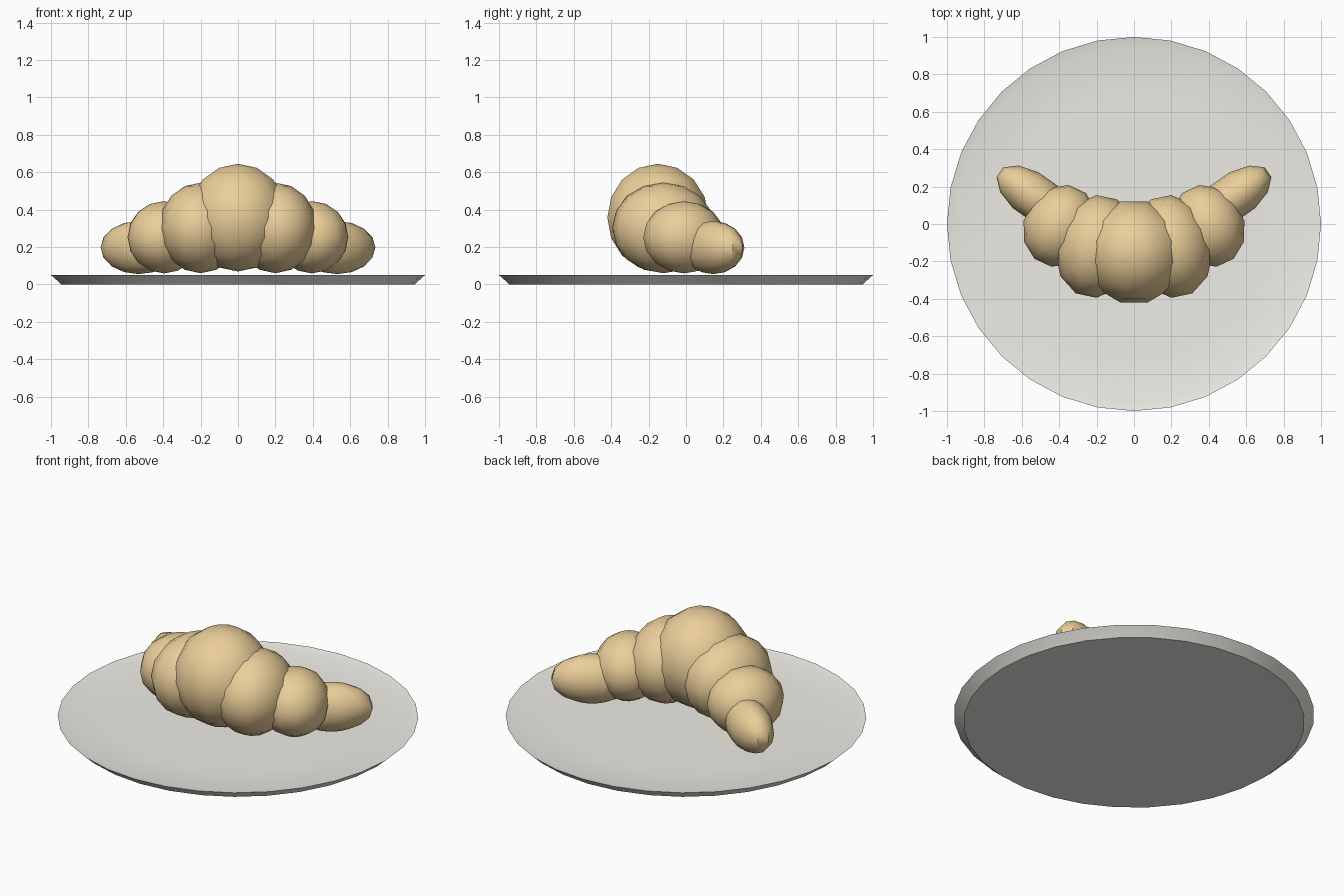
import bpy, bmesh, math
from mathutils import Matrix

if "Cube" in bpy.data.objects:
    bpy.data.objects.remove(bpy.data.objects["Cube"])


def material(name, rgb):
    m = bpy.data.materials.new(name)
    m.diffuse_color = (*rgb, 1)
    m.use_nodes = True
    m.node_tree.nodes["Principled BSDF"].inputs["Base Color"].default_value = m.diffuse_color
    return m


crust = material("golden_crust", (0.83, 0.62, 0.32))
china = material("warm_china", (0.86, 0.84, 0.79))


def add_object(name, bm, mat):
    mesh = bpy.data.meshes.new(name)
    bmesh.ops.recalc_face_normals(bm, faces=bm.faces)
    bm.to_mesh(mesh)
    bm.free()
    mesh.materials.append(mat)
    ob = bpy.data.objects.new(name, mesh)
    bpy.context.collection.objects.link(ob)
    bpy.context.view_layer.objects.active = ob
    for o in bpy.context.selected_objects:
        o.select_set(False)
    ob.select_set(True)
    bpy.ops.object.shade_smooth_by_angle(angle=math.radians(40))
    return ob


# Plate: 32-sided shallow dish, lathed from a profile
profile = [(0, 0), (0.945, 0), (0.955, 0.01), (1.0, 0.05),
           (0.95, 0.04), (0.7, 0.033), (0.35, 0.03), (0, 0.03)]
bm = bmesh.new()
verts = [bm.verts.new((r, 0, z)) for r, z in profile]
edges = [bm.edges.new(p) for p in zip(verts, verts[1:])]
bmesh.ops.spin(bm, geom=verts + edges, cent=(0, 0, 0), axis=(0, 0, 1),
               angle=math.tau, steps=32)
bmesh.ops.remove_doubles(bm, verts=bm.verts, dist=0.0005)
add_object("plate", bm, china)


# Croissant lobes: overlapping smooth ellipsoids
def lobe(name, centre, radii, turn):
    bm = bmesh.new()
    bmesh.ops.create_uvsphere(
        bm, u_segments=12, v_segments=8, radius=1,
        matrix=Matrix.Translation(centre)
        @ Matrix.Rotation(math.radians(turn), 4, 'Z')
        @ Matrix.Diagonal((*radii, 1))
        @ Matrix.Rotation(math.radians(15), 4, 'Z'))
    ob = add_object(name, bm, crust)
    ob.data.shade_smooth()


lobe("middle_lobe", (0, -0.15, 0.357), (0.275, 0.28, 0.288), 0)

side_lobes = [
    ("inner_lobe", (0.2, -0.12, 0.302), (0.22, 0.278, 0.242), 12),
    ("outer_lobe", (0.395, -0.01, 0.252), (0.195, 0.225, 0.193), 25),
    ("tip_lobe", (0.53, 0.146, 0.197), (0.236, 0.122, 0.142), 35),
]
for name, (x, y, z), radii, turn in side_lobes:
    for side, s in (("right", 1), ("left", -1)):
        lobe(f"{side}_{name}", (s * x, y, z), radii, s * turn)
